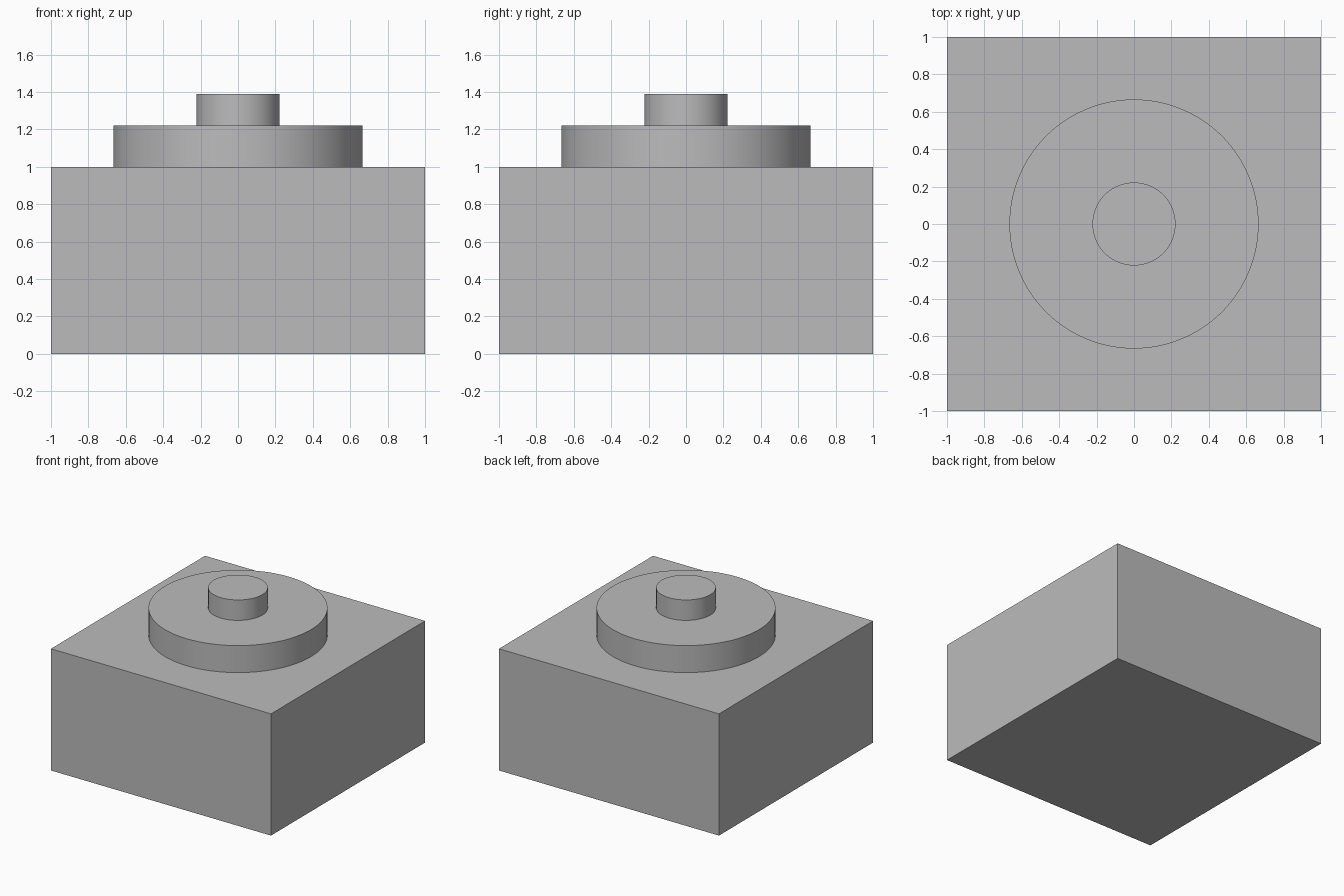
import bpy
import math

default = bpy.data.objects.get("Cube")
if default:
    bpy.data.objects.remove(default, do_unlink=True)

# Single plain grey
grey = bpy.data.materials.new("plain grey")
grey.use_nodes = True
colour = (0.5, 0.5, 0.5, 1)
grey.diffuse_color = colour
grey.node_tree.nodes["Principled BSDF"].inputs["Base Color"].default_value = colour


def finish(name):
    obj = bpy.context.object
    obj.name = name
    obj.data.materials.append(grey)
    return obj


def disc(name, radius, bottom, top):
    """Upright cylinder with smooth sides and sharp rims."""
    bpy.ops.mesh.primitive_cylinder_add(
        vertices=96, radius=radius, depth=top - bottom,
        location=(0, 0, (bottom + top) / 2))
    finish(name)
    bpy.ops.object.shade_smooth_by_angle(angle=math.radians(30))


# Square base block
bpy.ops.mesh.primitive_cube_add(size=2, location=(0, 0, 0.5))
base = finish("base_block")
base.scale.z = 0.5

# Stepped round boss on top
disc("wide_disc", 0.666, 1.0, 1.222)
disc("centre_stud", 0.222, 1.222, 1.39)
